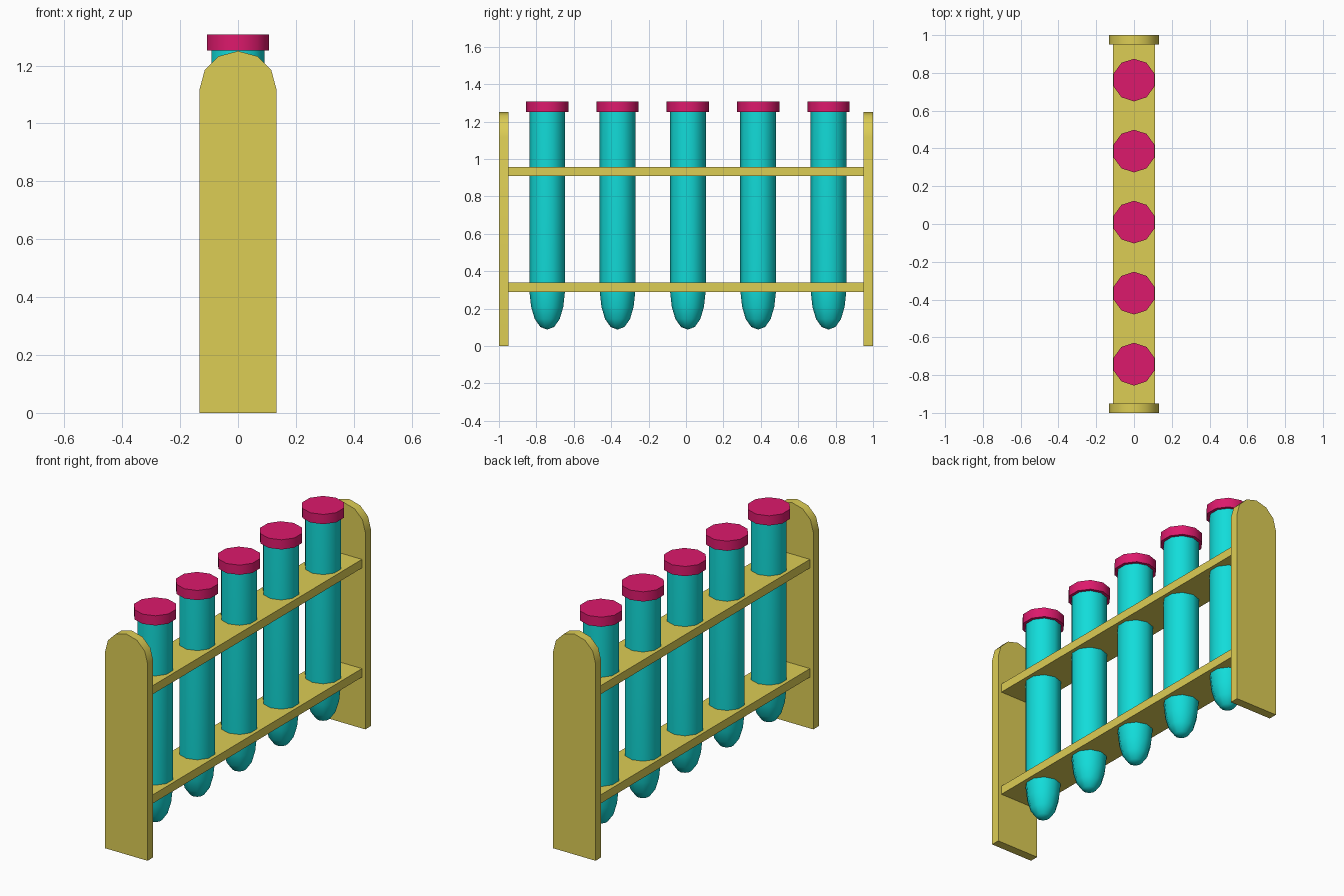
import bpy, bmesh, math

if "Cube" in bpy.data.objects:
    bpy.data.objects.remove(bpy.data.objects["Cube"])

def material(name, rgb):
    m = bpy.data.materials.new(name)
    m.diffuse_color = (*rgb, 1)
    m.use_nodes = True
    m.node_tree.nodes["Principled BSDF"].inputs["Base Color"].default_value = m.diffuse_color
    return m

WOOD = material("yellow_wood", (0.72, 0.61, 0.09))
TEAL = material("teal_glass", (0.006, 0.72, 0.70))
PINK = material("pink_cap", (0.72, 0.01, 0.15))

def finish(bm, name, mat, loc):
    bmesh.ops.recalc_face_normals(bm, faces=bm.faces)
    mesh = bpy.data.meshes.new(name)
    bm.to_mesh(mesh)
    bm.free()
    mesh.materials.append(mat)
    ob = bpy.data.objects.new(name, mesh)
    ob.location = loc
    bpy.context.collection.objects.link(ob)
    bpy.ops.object.select_all(action='DESELECT')
    ob.select_set(True)
    bpy.context.view_layer.objects.active = ob
    bpy.ops.object.shade_smooth_by_angle(angle=math.radians(40))
    return ob

def lathe(name, profile, mat, loc, sides=10):
    # revolve (radius, z) points around z, first corner on the y axis
    bm = bmesh.new()
    vs = [bm.verts.new((0, r, z)) for r, z in profile]
    es = [bm.edges.new(p) for p in zip(vs, vs[1:])]
    bmesh.ops.spin(bm, geom=vs + es, cent=(0, 0, 0), axis=(0, 0, 1),
                   angle=math.tau, steps=sides, use_duplicate=False)
    bmesh.ops.remove_doubles(bm, verts=bm.verts, dist=1e-5)
    return finish(bm, name, mat, loc)

def extruded(name, outline, depth, mat, loc):
    # extrude an x-z outline along +y
    bm = bmesh.new()
    face = bm.faces.new([bm.verts.new((x, 0, z)) for x, z in outline])
    ext = bmesh.ops.extrude_face_region(bm, geom=[face])["geom"]
    bmesh.ops.translate(bm, vec=(0, depth, 0),
                        verts=[v for v in ext if isinstance(v, bmesh.types.BMVert)])
    return finish(bm, name, mat, loc)

# End panels with arched tops
R = 0.133
arch = [(R * math.cos(math.pi * i / 6), 1.117 + R * math.sin(math.pi * i / 6))
        for i in range(7)]
panel = [(-R, 0), (R, 0)] + arch
for name, y in (("front_panel", -1.0), ("back_panel", 0.95)):
    extruded(name, panel, 0.05, WOOD, (0, y, 0))

# Shelves that hold the tubes
shelf = [(-0.112, 0), (0.112, 0), (0.112, 0.049), (-0.112, 0.049)]
for name, z in (("lower_shelf", 0.29), ("upper_shelf", 0.909)):
    extruded(name, shelf, 1.9, WOOD, (0, -0.95, z))

# Tubes with rounded bottoms, and their caps
tube = [(0, 0.088), (0.037, 0.102), (0.067, 0.145), (0.086, 0.21),
        (0.096, 0.30), (0.096, 1.255), (0, 1.255)]
cap = [(0, 1.252), (0.113, 1.252), (0.113, 1.307), (0, 1.307)]
for i in range(5):
    y = 0.01 + (i - 2) * 0.376
    lathe(f"tube_{i + 1}", tube, TEAL, (0, y, 0))
    lathe(f"cap_{i + 1}", cap, PINK, (0, y, 0))
